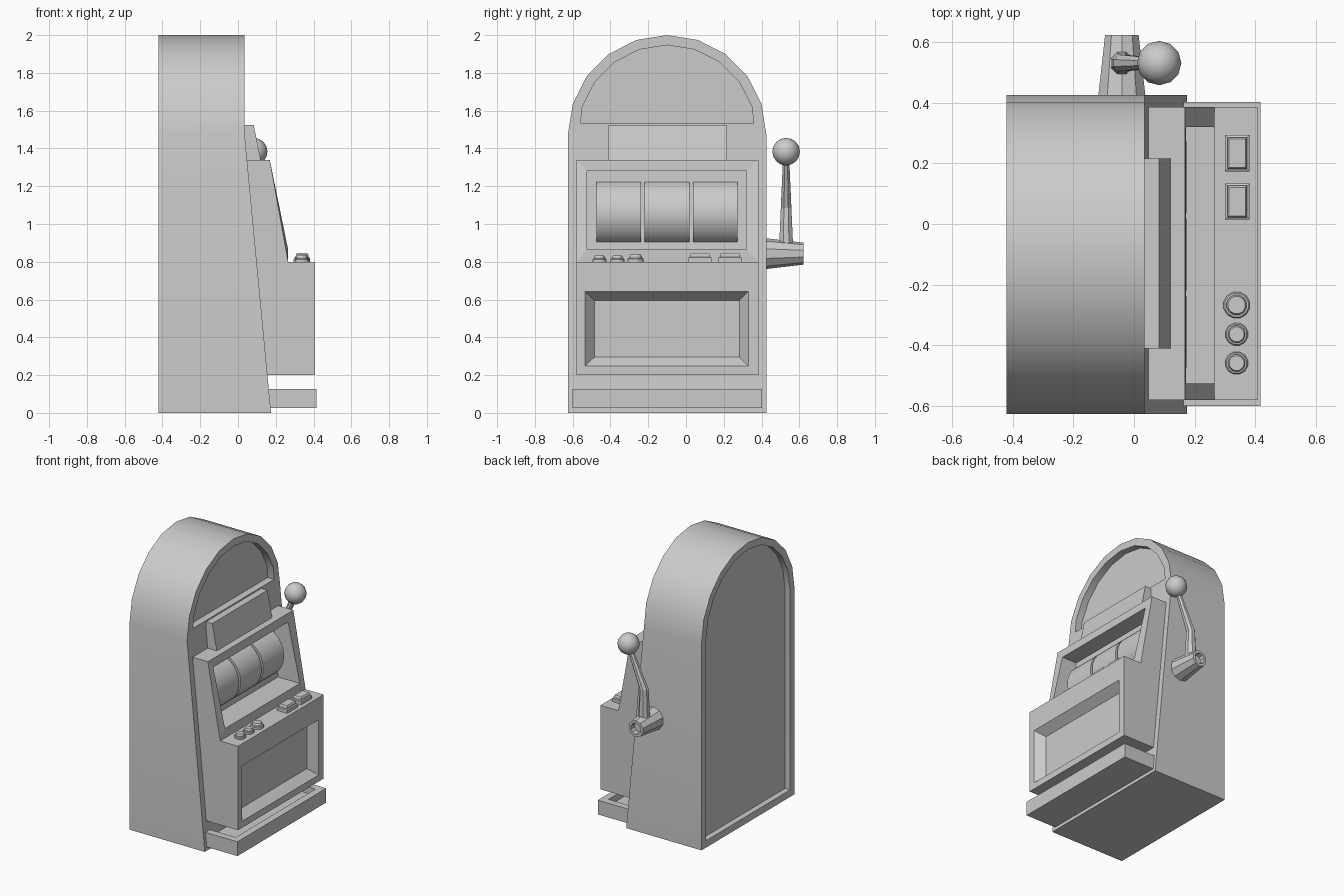
import bpy, bmesh, math
from mathutils import Vector

if "Cube" in bpy.data.objects:
    bpy.data.objects.remove(bpy.data.objects["Cube"])

N = 10          # arch segments
CY = -0.1       # centre line of the cabinet in y


def finish(name, bm, smooth=True):
    bmesh.ops.recalc_face_normals(bm, faces=bm.faces[:])
    me = bpy.data.meshes.new(name)
    bm.to_mesh(me)
    bm.free()
    ob = bpy.data.objects.new(name, me)
    bpy.context.collection.objects.link(ob)
    if smooth:
        bpy.ops.object.select_all(action='DESELECT')
        ob.select_set(True)
        bpy.context.view_layer.objects.active = ob
        bpy.ops.object.shade_smooth_by_angle(angle=math.radians(30))
    return ob


def bridge(bm, a, b):
    n = len(a)
    for i in range(n):
        j = (i + 1) % n
        bm.faces.new((a[i], a[j], b[j], b[i]))


def loft(bm, loops, cap_start=True, cap_end=True):
    rows = [[bm.verts.new(p) for p in loop] for loop in loops]
    for a, b in zip(rows, rows[1:]):
        bridge(bm, a, b)
    if cap_start:
        bm.faces.new(rows[0])
    if cap_end:
        bm.faces.new(rows[-1])
    return rows


def loft_object(name, loops, smooth=False):
    bm = bmesh.new()
    loft(bm, loops)
    return finish(name, bm, smooth)


def front_rect(y0, y1, z0, z1, x_low, x_high=None):
    x_high = x_low if x_high is None else x_high
    return [(x_low, y0, z0), (x_low, y1, z0), (x_high, y1, z1), (x_high, y0, z1)]


def flat_rect(x0, x1, y0, y1, z):
    return [(x0, y0, z), (x1, y0, z), (x1, y1, z), (x0, y1, z)]


def ring(c, r, axis, n):
    rot = Vector((0, 0, 1)).rotation_difference(Vector(axis))
    angles = [2 * math.pi * (i + 0.5) / n for i in range(n)]
    return [Vector(c) + rot @ Vector((r * math.cos(a), r * math.sin(a), 0)) for a in angles]


def arch(x, r):
    angles = [math.pi * i / N for i in range(N + 1)]
    return [(x, CY + r * math.cos(a), 1.475 + r * math.sin(a)) for a in angles]


def outline(x, r, z0, x_low=None):
    x_low = x if x_low is None else x_low
    return [(x_low, CY - r, z0), (x_low, CY + r, z0)] + arch(x, r)


# Arched cabinet with recessed back and recessed arch sign on the front
bm = bmesh.new()
rows = loft(bm, [outline(-0.38, 0.475, 0.05), outline(-0.42, 0.475, 0.05),
                 outline(-0.42, 0.525, 0), outline(0.035, 0.525, 0, 0.175)],
            cap_end=False)
front = rows[-1]
bm.faces.new((front[0], front[1], front[2], front[-1]))
sign_loops = []
for x in (0.035, -0.015):
    pts = arch(x, 0.472)
    pts[0] = (x, CY + 0.458, 1.535)
    pts[-1] = (x, CY - 0.458, 1.535)
    sign_loops.append(pts)
inner = loft(bm, sign_loops, cap_start=False)
bridge(bm, front[2:], inner[0])
finish("cabinet", bm)

# Small sloped sign above the reels
loft_object("top_sign", [front_rect(-0.41, 0.215, 1.33, 1.525, 0.0),
                         front_rect(-0.41, 0.215, 1.33, 1.525, 0.122, 0.083)])

# Reel housing with a window
loft_object("reel_housing", [
    front_rect(-0.58, 0.385, 0.8, 1.34, -0.02),
    front_rect(-0.58, 0.385, 0.8, 1.34, 0.265, 0.168),
    front_rect(-0.525, 0.32, 0.867, 1.28, 0.265, 0.172),
    front_rect(-0.525, 0.32, 0.867, 1.28, 0.0)])

# Three reels
for i in range(3):
    y = -0.355 + 0.2545 * i
    loft_object(f"reel_{i + 1}", [ring((-0.005, y + s * 0.118, 1.057), 0.179, (0, 1, 0), 32)
                                  for s in (-1, 1)], True)

# Lower body with a tapered panel recess
loft_object("lower_body", [
    front_rect(-0.58, 0.385, 0.2, 0.8, 0.05),
    front_rect(-0.58, 0.385, 0.2, 0.8, 0.407),
    front_rect(-0.535, 0.33, 0.247, 0.642, 0.407),
    front_rect(-0.485, 0.282, 0.295, 0.595, 0.347)])

# Coin tray at the foot
loft_object("coin_tray", [
    flat_rect(0.1, 0.416, -0.6, 0.402, 0.025),
    flat_rect(0.1, 0.416, -0.6, 0.402, 0.127),
    flat_rect(0.14, 0.366, -0.55, 0.352, 0.127),
    flat_rect(0.14, 0.366, -0.55, 0.352, 0.08)])

# Round buttons
for i, (y, s) in enumerate(((-0.458, 1), (-0.363, 1), (-0.267, 1.17))):
    prof = [(0.038, 0.79), (0.038, 0.812), (0.034, 0.817), (0.029, 0.817),
            (0.029, 0.825), (0.025, 0.832)]
    loft_object(f"round_button_{i + 1}",
                [ring((0.338, y, 0.8 + (z - 0.8) * s), r * s, (0, 0, 1), 12)
                 for r, z in prof])

# Square buttons
for i, y in enumerate((0.074, 0.233)):
    prof = [(0.040, 0.060, 0.79), (0.040, 0.060, 0.822), (0.034, 0.054, 0.826),
            (0.032, 0.052, 0.826), (0.032, 0.052, 0.838), (0.027, 0.047, 0.846)]
    loft_object(f"square_button_{i + 1}",
                [flat_rect(0.34 - a, 0.34 + a, y - b, y + b, z) for a, b, z in prof])

# Lever hub, tapered with a hollow end
hub = [(0.083, 0.41), (0.058, 0.623), (0.04, 0.623), (0.036, 0.59)]
loft_object("lever_hub", [ring((-0.04, y, 0.843), r, (0, 1, 0), 10) for r, y in hub])

# Bent lever arm
arm = [(-0.04, 0.86, 0.041, (0, 0, 1)), (-0.04, 1.09, 0.03, (0.2, 0, 1)),
       (0.075, 1.36, 0.017, (0.4, 0, 1))]
loft_object("lever_arm", [ring((x, 0.53, z), r, d, 8) for x, z, r, d in arm])

# Lever knob
bm = bmesh.new()
bmesh.ops.create_uvsphere(bm, u_segments=12, v_segments=8, radius=0.073)
bmesh.ops.translate(bm, verts=bm.verts[:], vec=(0.083, 0.53, 1.383))
finish("lever_knob", bm)
